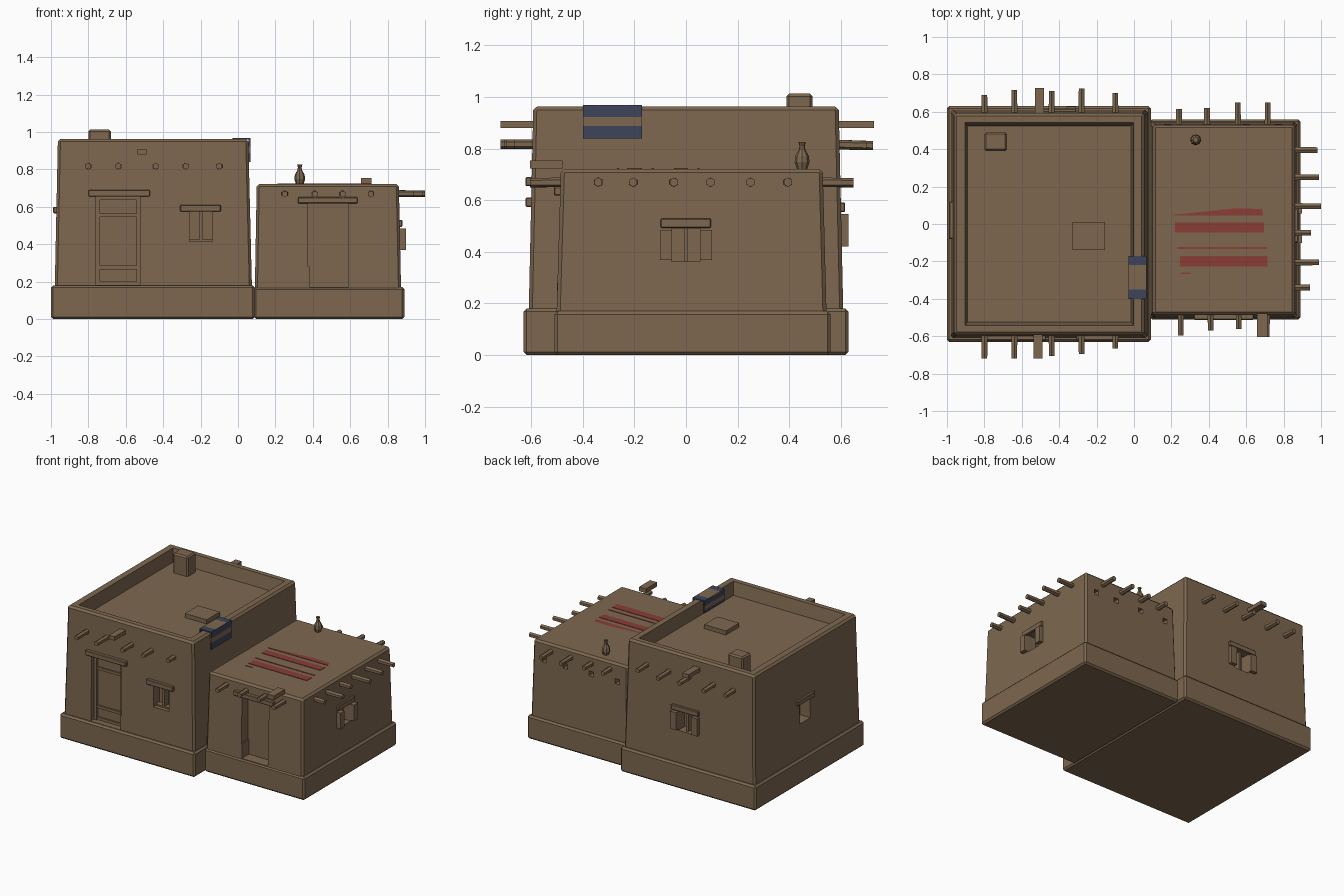
import bpy, bmesh, math
from mathutils import Vector, Matrix


def material(name, rgb):
    m = bpy.data.materials.new(name)
    m.diffuse_color = (*rgb, 1)
    return m


ADOBE = material("adobe_brown", (0.205, 0.137, 0.078))
RED = material("woven_red", (0.255, 0.048, 0.034))
BLUE = material("woven_navy", (0.048, 0.058, 0.102))


def finish(name, bm, mat):
    bmesh.ops.recalc_face_normals(bm, faces=bm.faces[:])
    me = bpy.data.meshes.new(name)
    bm.to_mesh(me)
    bm.free()
    ob = bpy.data.objects.new(name, me)
    me.materials.append(mat)
    bpy.context.collection.objects.link(ob)
    return ob


def block(name, bottom, top, z0, z1, bevel=0.0, mat=ADOBE):
    """Tapered box; bottom and top are (x0, x1, y0, y1)."""
    bm = bmesh.new()
    rings = []
    for (x0, x1, y0, y1), z in ((bottom, z0), (top, z1)):
        rings.append([bm.verts.new(p) for p in
                      ((x0, y0, z), (x1, y0, z), (x1, y1, z), (x0, y1, z))])
    a, b = rings
    bm.faces.new(a[::-1])
    bm.faces.new(b)
    for i in range(4):
        j = (i + 1) % 4
        bm.faces.new((a[i], a[j], b[j], b[i]))
    if bevel:
        bmesh.ops.bevel(bm, geom=bm.edges[:], offset=bevel, segments=1, affect='EDGES')
    return finish(name, bm, mat)


def box(name, x0, x1, y0, y1, z0, z1, bevel=0.0, mat=ADOBE):
    r = (x0, x1, y0, y1)
    return block(name, r, r, z0, z1, bevel, mat)


def cut(ob, cutter):
    m = ob.modifiers.new("opening", 'BOOLEAN')
    m.operation = 'DIFFERENCE'
    m.solver = 'EXACT'
    m.object = cutter
    bpy.context.view_layer.objects.active = ob
    bpy.ops.object.modifier_apply(modifier=m.name)
    bpy.data.objects.remove(cutter)


def pole(name, start, end, r=0.019):
    """Six-sided roof beam, slightly thinner at its outer end."""
    s, e = Vector(start), Vector(end)
    d = e - s
    rot = d.to_track_quat('Z', 'Y').to_matrix().to_4x4()
    bm = bmesh.new()
    bmesh.ops.create_cone(bm, cap_ends=True, segments=6, radius1=r, radius2=r * 0.93,
                          depth=d.length, matrix=Matrix.Translation((s + e) / 2) @ rot)
    return finish(name, bm, ADOBE)


# plinths and tapered walls
box("tall_plinth", -1.0, 0.09, -0.63, 0.63, 0, 0.18, 0.012)
box("low_plinth", 0.085, 0.89, -0.51, 0.56, 0, 0.17, 0.012)
tall = block("tall_walls", (-0.98, 0.075, -0.61, 0.61), (-0.963, 0.055, -0.592, 0.592), 0.15, 0.963, 0.014)
low = block("low_walls", (0.09, 0.872, -0.502, 0.545), (0.1, 0.86, -0.485, 0.53), 0.15, 0.722, 0.014)

# sunken roof behind the parapet
cut(tall, block("cutter", (-0.89, -0.015, -0.525, 0.525), (-0.905, 0.0, -0.545, 0.545), 0.87, 0.975))
box("chimney", -0.80, -0.68, 0.39, 0.49, 0.85, 1.013, 0.01)
box("roof_hatch", -0.33, -0.155, -0.14, 0.012, 0.86, 0.9)

# front door of the tall house
cut(tall, box("cutter", -0.76, -0.52, -0.7, -0.53, 0.181, 0.657))
box("tall_door_leaf", -0.75, -0.53, -0.555, -0.525, 0.181, 0.657)
for x in (-0.75, -0.532):
    box("tall_door_stile", x - 0.012, x + 0.012, -0.575, -0.54, 0.181, 0.657)
for z in (0.19, 0.275, 0.555, 0.645):
    box("tall_door_rail", -0.745, -0.535, -0.567, -0.54, z - 0.01, z + 0.01)
box("tall_door_lintel", -0.80, -0.47, -0.622, -0.55, 0.655, 0.69, 0.004)

# front door of the low house
cut(low, box("cutter", 0.375, 0.592, -0.6, -0.405, 0.172, 0.62))
box("low_door_leaf", 0.37, 0.595, -0.42, -0.4, 0.172, 0.62)
box("low_door_sill", 0.37, 0.382, -0.5, -0.42, 0.172, 0.28)
box("low_door_lintel", 0.32, 0.64, -0.512, -0.44, 0.618, 0.652, 0.004)

# front window
cut(tall, box("cutter", -0.26, -0.135, -0.7, -0.53, 0.415, 0.578))
box("front_window_mullion", -0.205, -0.19, -0.575, -0.525, 0.41, 0.58)
box("front_window_sill", -0.26, -0.135, -0.575, -0.525, 0.41, 0.425)
box("front_window_lintel", -0.31, -0.092, -0.622, -0.55, 0.574, 0.61, 0.004)

# left window
cut(tall, box("cutter", -1.05, -0.89, -0.04, 0.08, 0.42, 0.57))
box("left_window_lintel", -0.988, -0.92, -0.08, 0.12, 0.565, 0.6, 0.004)

# back window with shutters
cut(tall, box("cutter", -0.48, -0.36, 0.53, 0.7, 0.41, 0.56))
box("back_window_mullion", -0.428, -0.412, 0.525, 0.585, 0.405, 0.565)
for x in (-0.505, -0.335):
    box("back_window_shutter", x - 0.025, x + 0.025, 0.59, 0.629, 0.42, 0.547)
box("back_window_lintel", -0.53, -0.31, 0.55, 0.617, 0.555, 0.592, 0.004)

# right window with shutters
cut(low, box("cutter", 0.79, 0.95, -0.056, 0.055, 0.362, 0.49))
box("right_window_mullion", 0.785, 0.845, -0.007, 0.005, 0.36, 0.495)
for y in (-0.078, 0.078):
    box("right_window_shutter", 0.85, 0.897, y - 0.023, y + 0.023, 0.368, 0.485)
box("right_window_lintel", 0.81, 0.879, -0.098, 0.097, 0.493, 0.53, 0.004)

# small vents on the back of the low house
for x in (0.18, 0.39, 0.6, 0.77):
    cut(low, box("cutter", x - 0.018, x + 0.018, 0.48, 0.6, 0.575, 0.611))

# roof beams of the tall house, front and back
for x, f, b in ((-0.80, -0.72, 0.69), (-0.64, -0.72, 0.715), (-0.44, -0.705, 0.71),
                (-0.28, -0.695, 0.725), (-0.10, -0.665, 0.70)):
    pole("tall_front_beam", (x, -0.55, 0.817), (x, f, 0.817))
    pole("tall_back_beam", (x, 0.55, 0.817), (x, b, 0.812))
# roof beams of the low house, front, back and right
for x, e in ((0.25, -0.595), (0.41, -0.57), (0.56, -0.56), (0.71, -0.605)):
    pole("low_front_beam", (x, -0.44, 0.67), (x, e, 0.668))
for x, e in ((0.24, 0.615), (0.39, 0.62), (0.555, 0.65), (0.715, 0.65)):
    pole("low_back_beam", (x, 0.48, 0.67), (x, e, 0.668))
for y, e in ((-0.34, 0.94), (-0.205, 0.99), (-0.047, 0.945), (0.095, 1.0), (0.25, 0.99), (0.395, 0.98)):
    pole("low_right_beam", (0.82, y, 0.67), (e, y, 0.67))

# rain spouts
box("front_spout", -0.537, -0.49, -0.72, -0.57, 0.88, 0.908)
box("back_spout", -0.53, -0.48, 0.57, 0.728, 0.88, 0.908)
box("low_spout", 0.657, 0.713, -0.605, -0.478, 0.724, 0.755)

# striped blanket over the parapet: outer drop, top and inner drop
for z0, z1, m in ((0.84, 0.888, BLUE), (0.888, 0.922, ADOBE), (0.922, 0.968, BLUE)):
    box("blanket_outer", 0.056, 0.066, -0.4, -0.17, z0, z1, mat=m)
for y0, y1, m in ((-0.4, -0.35, BLUE), (-0.35, -0.22, ADOBE), (-0.22, -0.17, BLUE)):
    box("blanket_top", -0.03, 0.065, y0, y1, 0.96, 0.969, mat=m)
for z0, z1, m in ((0.88, 0.9, BLUE), (0.9, 0.93, ADOBE), (0.93, 0.968, BLUE)):
    box("blanket_inner", -0.03, -0.021, -0.4, -0.17, z0, z1, mat=m)

# red stripes of the rug on the low roof
block("rug_stripe", (0.21, 0.69, 0.045, 0.052), (0.21, 0.69, 0.045, 0.052), 0.719, 0.725, mat=RED)
bm = bmesh.new()
wedge = bm.faces.new([bm.verts.new((x, y, 0.725)) for x, y in
                      ((0.22, 0.05), (0.69, 0.05), (0.685, 0.08), (0.55, 0.084))])
finish("rug_wedge_stripe", bm, RED)
for x0, x1, y0, y1 in ((0.22, 0.695, -0.046, 0.008), (0.23, 0.71, -0.134, -0.124),
                       (0.245, 0.715, -0.228, -0.17), (0.25, 0.3, -0.268, -0.26)):
    box("rug_stripe", x0, x1, y0, y1, 0.719, 0.725, mat=RED)

# clay pot, turned from a profile
profile = [(0.0, 0.715), (0.018, 0.715), (0.029, 0.748), (0.026, 0.772), (0.013, 0.795),
           (0.01, 0.81), (0.014, 0.826), (0.0, 0.826)]
bm = bmesh.new()
vs = [bm.verts.new((r, 0, z)) for r, z in profile]
es = [bm.edges.new(p) for p in zip(vs, vs[1:])]
bmesh.ops.spin(bm, geom=vs + es, cent=(0, 0, 0), axis=(0, 0, 1), angle=math.tau, steps=8, use_merge=True)
bmesh.ops.remove_doubles(bm, verts=bm.verts[:], dist=0.0005)
pot = finish("clay_pot", bm, ADOBE)
pot.location = (0.33, 0.45, 0)
